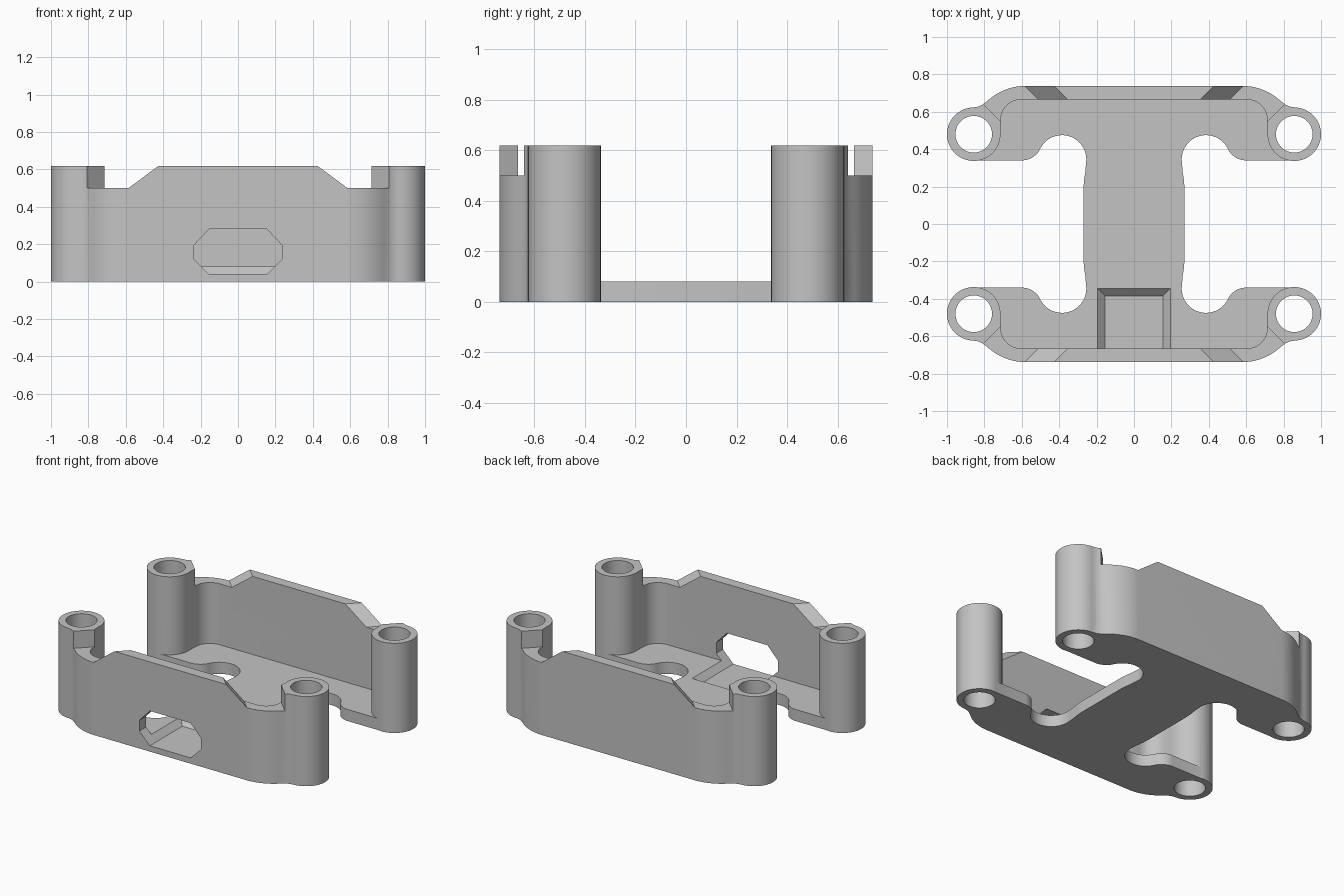
import bpy, bmesh
from math import sin, cos, radians

cube = bpy.data.objects.get("Cube")
if cube:
    bpy.data.objects.remove(cube, do_unlink=True)

grey = bpy.data.materials.new("plain grey")
grey.use_nodes = True
grey.diffuse_color = (0.55, 0.55, 0.55, 1)
grey.node_tree.nodes["Principled BSDF"].inputs["Base Color"].default_value = (0.55, 0.55, 0.55, 1)

HEIGHT, FLOOR, LEDGE = 0.618, 0.08, 0.5
POST = (0.857, 0.48)
CORNERS = [(sx, sy) for sx in (-1, 1) for sy in (-1, 1)]


def arc(cx, cy, r, start, end, n=14):
    angles = [radians(start + (end - start) * i / n) for i in range(n + 1)]
    return [(cx + r * cos(a), cy + r * sin(a)) for a in angles]


def loft(name, ring_a, ring_b):
    """Closed solid between two matching rings of points."""
    bm = bmesh.new()
    a = [bm.verts.new(p) for p in ring_a]
    b = [bm.verts.new(p) for p in ring_b]
    bm.faces.new(a)
    bm.faces.new(b)
    for i in range(len(a)):
        j = (i + 1) % len(a)
        bm.faces.new((a[i], a[j], b[j], b[i]))
    bmesh.ops.recalc_face_normals(bm, faces=bm.faces[:])
    mesh = bpy.data.meshes.new(name)
    bm.to_mesh(mesh)
    bm.free()
    mesh.materials.append(grey)
    obj = bpy.data.objects.new(name, mesh)
    bpy.context.collection.objects.link(obj)
    return obj


def prism(name, outline, z0, z1):
    return loft(name, [(x, y, z0) for x, y in outline], [(x, y, z1) for x, y in outline])


def combine(target, other, operation):
    """Apply a boolean and discard the second solid."""
    mod = target.modifiers.new(operation.lower(), "BOOLEAN")
    mod.operation, mod.object, mod.solver = operation, other, "EXACT"
    bpy.context.view_layer.objects.active = target
    bpy.ops.object.modifier_apply(modifier=mod.name)
    bpy.data.objects.remove(other, do_unlink=True)


# Quarter outlines: waist and rounded notch, outer shoulder, inner wall corner
notch = [(0.27, 0.19), (0.267, 0.235), (0.26, 0.28)]
notch += arc(0.385, 0.345, 0.13, 190, 26, 24) + arc(0.6, 0.449, 0.109, 206, 270)[1:] + [(POST[0], 0.34)]
shoulder = [(POST[0], 0.624), (0.835, 0.627), (0.81, 0.638)] + arc(0.58, 0.438, 0.3, 47, 90)
corner = arc(0.605, 0.558, 0.107, 90, 0) + [(0.716, 0.47), (POST[0], 0.47)]

# Floor plate
quarter = notch + shoulder
half = quarter + [(-x, y) for x, y in reversed(quarter)]
bracket = prism("mounting_bracket", half + [(-x, -y) for x, y in half], 0, FLOOR)

# Front and rear walls
wall_half = shoulder[::-1] + [(POST[0], 0.47)] + corner[-2::-1]
right_side = wall_half
left_side = [(-x, y) for x, y in reversed(wall_half)]
for sy in (-1, 1):
    wall = prism("wall", [(x, y * sy) for x, y in right_side + left_side], 0, HEIGHT)
    combine(bracket, wall, "UNION")

# Corner posts
for sx, sy in CORNERS:
    post = prism("post", arc(POST[0] * sx, POST[1] * sy, 0.143, 0, 352.5, 47), 0, HEIGHT)
    combine(bracket, post, "UNION")

# Diagonal lowered ledges with one sloped side, then the through holes
ledge = [(-0.153, LEDGE), (0.165, LEDGE), (0.165, 0.7), (-0.422, 0.7)]
for sx, sy in CORNERS:
    rings = [[((s + y) * sx, y * sy, z) for s, z in ledge] for y in (0.45, 0.9)]
    combine(bracket, loft("ledge_cutter", *rings), "DIFFERENCE")
    hole = prism("hole_cutter", arc(POST[0] * sx, POST[1] * sy, 0.098, 0, 352.5, 47), -0.1, 0.8)
    combine(bracket, hole, "DIFFERENCE")

# Eight-sided front opening that runs on as a tray in the floor
side = [(0.155, 0.04), (0.235, 0.12), (0.235, 0.195), (0.155, 0.28)]
octagon = side + [(-x, z) for x, z in reversed(side)]
opening = loft("opening_cutter", [(x, -0.9, z) for x, z in octagon],
               [(x, z - 0.425, z) for x, z in octagon])
combine(bracket, opening, "DIFFERENCE")

# Smooth the curved walls, keep the edges crisp
bpy.ops.object.select_all(action="DESELECT")
bracket.select_set(True)
bpy.context.view_layer.objects.active = bracket
bpy.ops.object.shade_smooth_by_angle(angle=radians(30))
